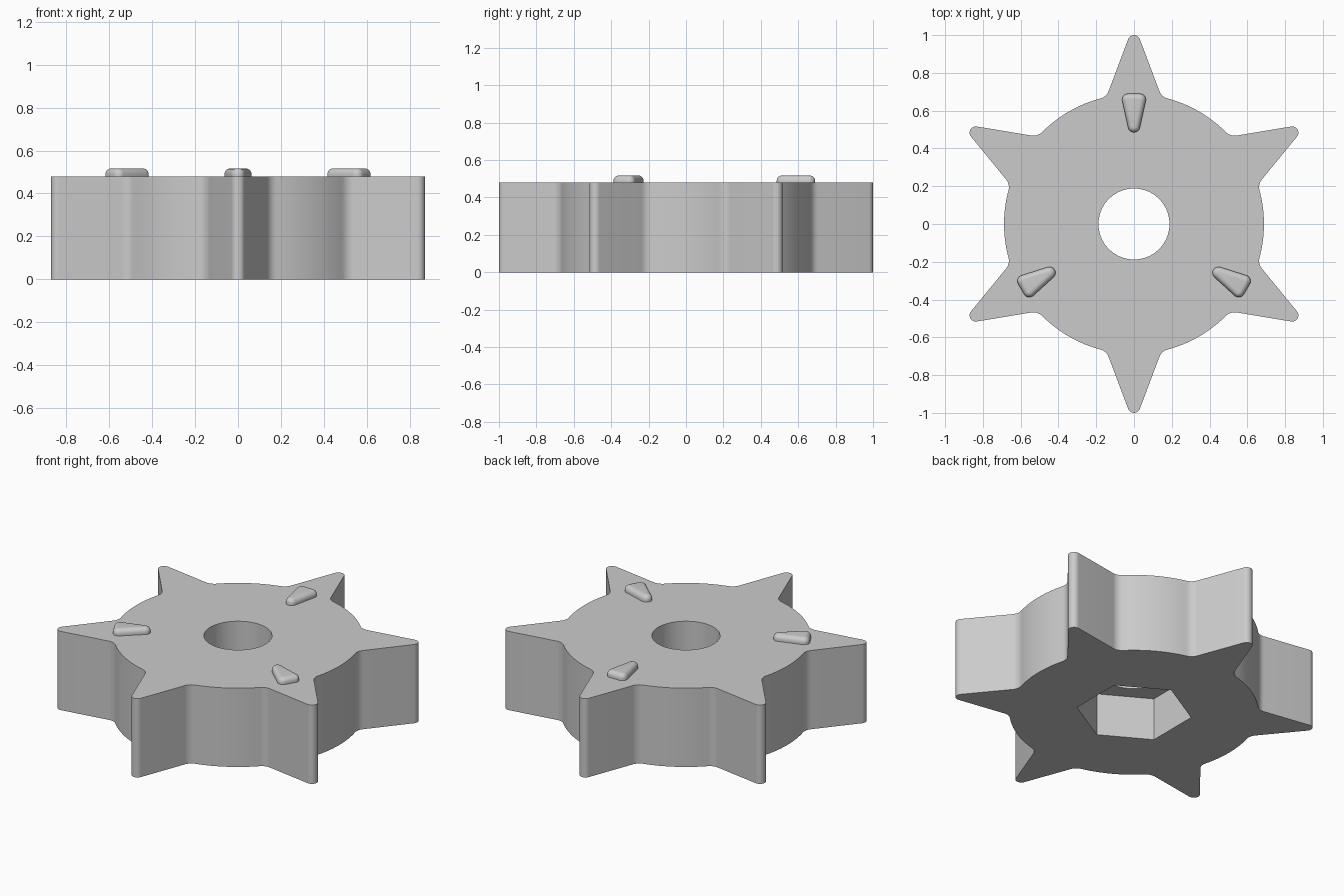
import bpy, bmesh
from math import sin, cos, pi, atan2, sqrt, hypot
from mathutils import Vector, Matrix

cube = bpy.data.objects.get("Cube")
if cube:
    bpy.data.objects.remove(cube)

HEIGHT, POCKET = 0.48, 0.26
BODY_R, HOLE_R, HEX_R = 0.688, 0.188, 0.32

grey = bpy.data.materials.new("grey plastic")
grey.use_nodes = True
colour = (0.6, 0.6, 0.6, 1)
grey.diffuse_color = colour
grey.node_tree.nodes["Principled BSDF"].inputs["Base Color"].default_value = colour


def arc(centre, radius, start, end, steps):
    return [(centre[0] + radius * cos(start + (end - start) * i / steps),
             centre[1] + radius * sin(start + (end - start) * i / steps))
            for i in range(steps + 1)]


def rotate(points, angle):
    return [(x * cos(angle) - y * sin(angle), x * sin(angle) + y * cos(angle))
            for x, y in points]


def ring(bm, points, z):
    return [bm.verts.new((x, y, z)) for x, y in points]


def wall(bm, a, b):
    n = len(a)
    for i in range(n):
        j = (i + 1) % n
        bm.faces.new((a[i], a[j], b[j], b[i]))


def cap(bm, *rings):
    edges = []
    for r in rings:
        for i in range(len(r)):
            pair = (r[i - 1], r[i])
            edges.append(bm.edges.get(pair) or bm.edges.new(pair))
    bmesh.ops.triangle_fill(bm, edges=edges, use_beauty=True)


def finish(bm, name):
    bmesh.ops.recalc_face_normals(bm, faces=bm.faces)
    mesh = bpy.data.meshes.new(name)
    bm.to_mesh(mesh)
    bm.free()
    mesh.materials.append(grey)
    obj = bpy.data.objects.new(name, mesh)
    bpy.context.collection.objects.link(obj)
    bpy.ops.object.select_all(action='DESELECT')
    obj.select_set(True)
    bpy.context.view_layer.objects.active = obj
    bpy.ops.object.shade_smooth_by_angle(angle=pi / 6)
    return obj


# One sixth of the star: rounded tip, straight flanks, fillets into the round body
def star_outline():
    tip_r, fillet, slope = 0.033, 0.065, 0.36
    tip = (0, 1 - tip_r)
    normal, along = Vector((cos(slope), sin(slope))), Vector((-sin(slope), cos(slope)))
    off = tip[1] * sin(slope) + tip_r + fillet
    centre = normal * off + along * sqrt((BODY_R + fillet) ** 2 - off ** 2)
    body_dir = atan2(centre.y, centre.x)
    right = arc(centre, fillet, body_dir - pi, slope - pi, 8)
    left = [(-x, y) for x, y in reversed(right)]
    body = arc((0, 0), BODY_R, pi - body_dir, body_dir + pi / 3, 16)[1:-1]
    sector = right + arc(tip, tip_r, slope, pi - slope, 10) + left + body
    return [p for k in range(6) for p in rotate(sector, k * pi / 3)]


# Star body with a round bore opening into a hexagonal pocket underneath
bm = bmesh.new()
star = star_outline()
hexagon = arc((0, 0), HEX_R, pi / 6, pi / 6 + 2 * pi, 6)[:-1]
bore = arc((0, 0), HOLE_R, 0, 2 * pi, 64)[:-1]
star_low, star_top = ring(bm, star, 0), ring(bm, star, HEIGHT)
hex_low, hex_top = ring(bm, hexagon, 0), ring(bm, hexagon, POCKET)
bore_low, bore_top = ring(bm, bore, POCKET), ring(bm, bore, HEIGHT)
wall(bm, star_low, star_top)
wall(bm, hex_low, hex_top)
wall(bm, bore_low, bore_top)
cap(bm, star_low, hex_low)
cap(bm, hex_top, bore_low)
cap(bm, star_top, bore_top)
finish(bm, "star_body")


# Tapered bump outline, shrunk inwards by inset
def bump_outline(inset):
    r = 0.032 - inset
    inner, outer = (0, 0.517), (0.031, 0.658)
    lean = -atan2(outer[0], outer[1] - inner[1])
    return (arc(outer, r, lean, pi / 2, 8)
            + arc((-outer[0], outer[1]), r, pi / 2, pi - lean, 8)
            + arc(inner, r, pi - lean, 2 * pi + lean, 10))


# Three rounded bumps on alternate points
for k, side in enumerate(("back", "left", "right")):
    bm = bmesh.new()
    top, fillet = 0.517, 0.028
    levels = [(0, HEIGHT - 0.005)]
    for i in range(7):
        a = i / 6 * pi / 2
        levels.append((fillet * (1 - cos(a)), top - fillet * (1 - sin(a))))
    turn = (0, -2 * pi / 3, 2 * pi / 3)[k]
    rings = [ring(bm, rotate(bump_outline(d), turn), z) for d, z in levels]
    for a, b in zip(rings, rings[1:]):
        wall(bm, a, b)
    bm.faces.new(rings[-1])
    bm.faces.new(rings[0])
    finish(bm, side + "_bump")
